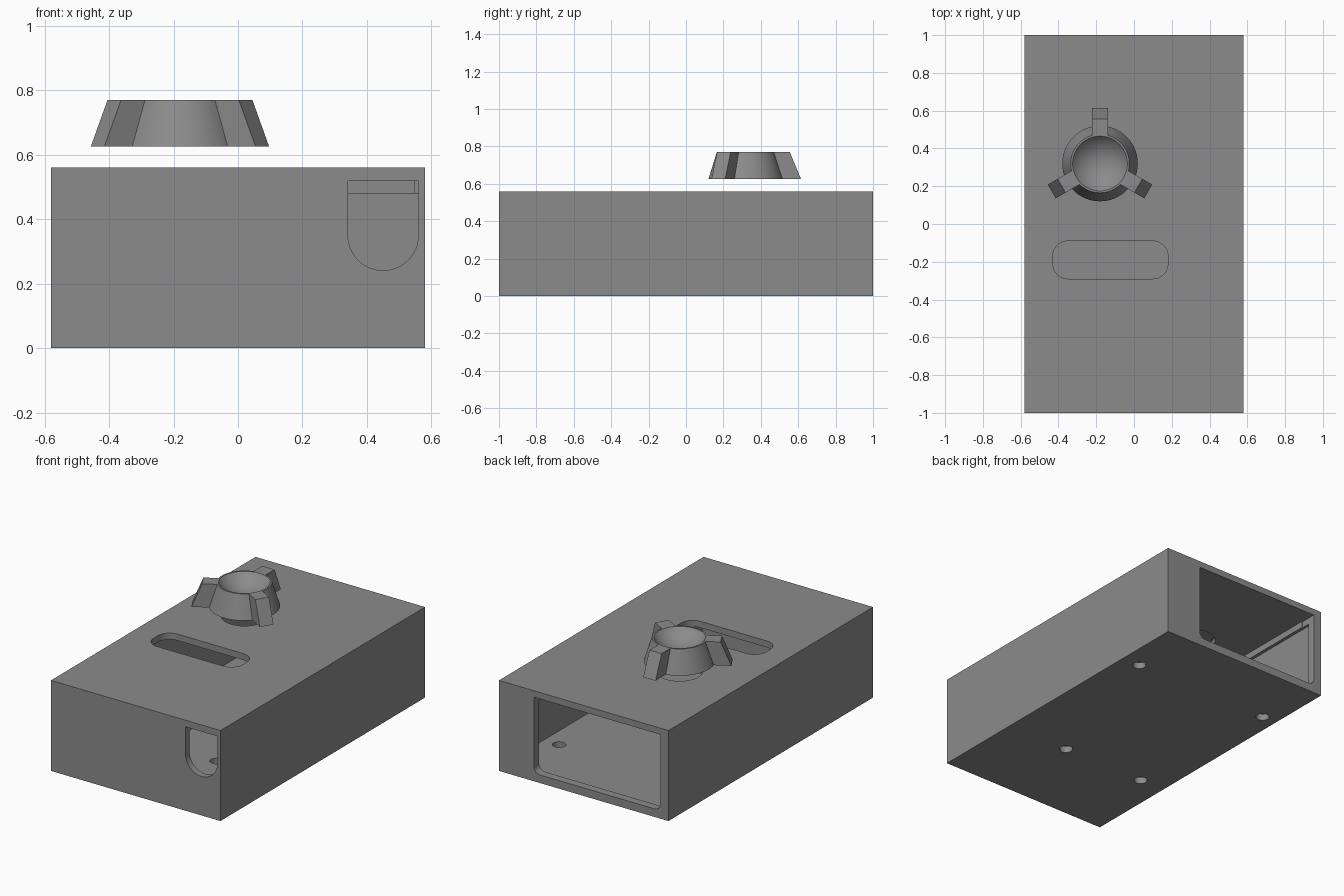
import bpy, bmesh, math
from mathutils import Matrix, Vector

if "Cube" in bpy.data.objects:
    bpy.data.objects.remove(bpy.data.objects["Cube"])

grey = bpy.data.materials.new("mid_grey")
grey.diffuse_color = (0.26, 0.26, 0.26, 1)
grey.use_nodes = True
grey.node_tree.nodes["Principled BSDF"].inputs["Base Color"].default_value = grey.diffuse_color


def make_object(name, bm):
    bmesh.ops.recalc_face_normals(bm, faces=bm.faces)
    mesh = bpy.data.meshes.new(name)
    bm.to_mesh(mesh)
    bm.free()
    mesh.materials.append(grey)
    ob = bpy.data.objects.new(name, mesh)
    bpy.context.collection.objects.link(ob)
    return ob


def prism(name, points, offset):
    """Extrude a closed outline of 3D points along an offset."""
    bm = bmesh.new()
    face = bm.faces.new([bm.verts.new(p) for p in points])
    new = bmesh.ops.extrude_face_region(bm, geom=[face])["geom"]
    verts = [v for v in new if isinstance(v, bmesh.types.BMVert)]
    bmesh.ops.translate(bm, verts=verts, vec=Vector(offset))
    return make_object(name, bm)


def box(name, x0, x1, y0, y1, z0, z1):
    pts = [(x0, y0, z0), (x1, y0, z0), (x1, y1, z0), (x0, y1, z0)]
    return prism(name, pts, (0, 0, z1 - z0))


def arc(cx, cy, r, a0, a1, n):
    angles = [math.radians(a0 + (a1 - a0) * i / n) for i in range(n + 1)]
    return [(cx + r * math.cos(a), cy + r * math.sin(a)) for a in angles]


def round_hole(name, x, y, r, z0, z1):
    pts = [(u, v, z0) for u, v in arc(x, y, r, 0, 360, 48)[:-1]]
    return prism(name, pts, (0, 0, z1 - z0))


def boolean(target, tool, operation):
    mod = target.modifiers.new("bool", "BOOLEAN")
    mod.operation, mod.solver, mod.object = operation, "EXACT", tool
    bpy.context.view_layer.update()
    graph = bpy.context.evaluated_depsgraph_get()
    mesh = bpy.data.meshes.new_from_object(target.evaluated_get(graph))
    target.modifiers.clear()
    target.data = mesh
    bpy.data.objects.remove(tool)


def smooth(ob):
    bpy.ops.object.select_all(action="DESELECT")
    ob.select_set(True)
    bpy.context.view_layer.objects.active = ob
    bpy.ops.object.shade_smooth_by_angle(angle=math.radians(30))


# Enclosure with a cavity that steps in below the roof
case = box("case", -0.58, 0.58, -1, 1, 0, 0.56)
cavity = box("cavity", -0.54, 0.56, -0.96, 0.95, 0.04, 0.48)
boolean(cavity, box("upper_cavity", -0.52, 0.545, -0.94, 0.92, 0.4, 0.52), "UNION")
boolean(case, cavity, "DIFFERENCE")

# Back opening, rounded at its lower corners
outline = (arc(-0.485, 0.09, 0.04, 180, 270, 6) + arc(0.30, 0.09, 0.04, 270, 360, 6)
           + [(0.34, 0.52), (-0.525, 0.52)])
boolean(case, prism("back_opening", [(x, 0.90, z) for x, z in outline], (0, 0.2, 0)), "DIFFERENCE")

# Front window with a round lower end
outline = arc(0.45, 0.35, 0.109, 180, 360, 24) + [(0.559, 0.519), (0.341, 0.519)]
boolean(case, prism("front_window", [(x, -1.1, z) for x, z in outline], (0, 0.18, 0)), "DIFFERENCE")

# Slot and shaft hole in the roof
outline = []
for x, y, a in ((0.08, -0.19, 0), (-0.33, -0.19, 90), (-0.33, -0.19, 180), (0.08, -0.19, 270)):
    outline += arc(x + (0.02 if x > 0 else -0.02), y + (0.02 if a < 180 else -0.02), 0.08, a, a + 90, 8)
boolean(case, prism("roof_slot", [(x, y, 0.46) for x, y in outline], (0, 0, 0.2)), "DIFFERENCE")
boolean(case, round_hole("shaft_hole", -0.18, 0.32, 0.13, 0.46, 0.7), "DIFFERENCE")

# Mounting holes in the floor
for x, y in ((0.455, 0.59), (-0.48, 0.59), (0.155, -0.43), (-0.41, -0.43)):
    boolean(case, round_hole("mount_hole", x, y, 0.038, -0.1, 0.1), "DIFFERENCE")
smooth(case)

# Knob: cone with three tapered grips and a dished top
cx, cy, z0, z1 = -0.18, 0.32, 0.625, 0.77
bm = bmesh.new()
bmesh.ops.create_cone(bm, cap_ends=True, segments=64, radius1=0.2, radius2=0.155, depth=z1 - z0,
                      matrix=Matrix.Translation((cx, cy, (z0 + z1) / 2)))
knob = make_object("knob", bm)
for angle in (90, 210, 330):
    turn = Matrix.Translation((cx, cy, 0)) @ Matrix.Rotation(math.radians(angle), 4, "Z")
    side = [(0.02, -0.042, z0), (0.295, -0.042, z0), (0.235, -0.042, z1), (0.02, -0.042, z1)]
    grip = prism("grip", side, (0, 0.084, 0))
    grip.data.transform(turn)
    boolean(knob, grip, "UNION")
depth, rim = 0.07, 0.145
radius = (rim ** 2 + depth ** 2) / (2 * depth)
bm = bmesh.new()
bmesh.ops.create_uvsphere(bm, u_segments=64, v_segments=48, radius=radius,
                          matrix=Matrix.Translation((cx, cy, z1 - depth + radius)))
boolean(knob, make_object("dish", bm), "DIFFERENCE")
smooth(knob)
